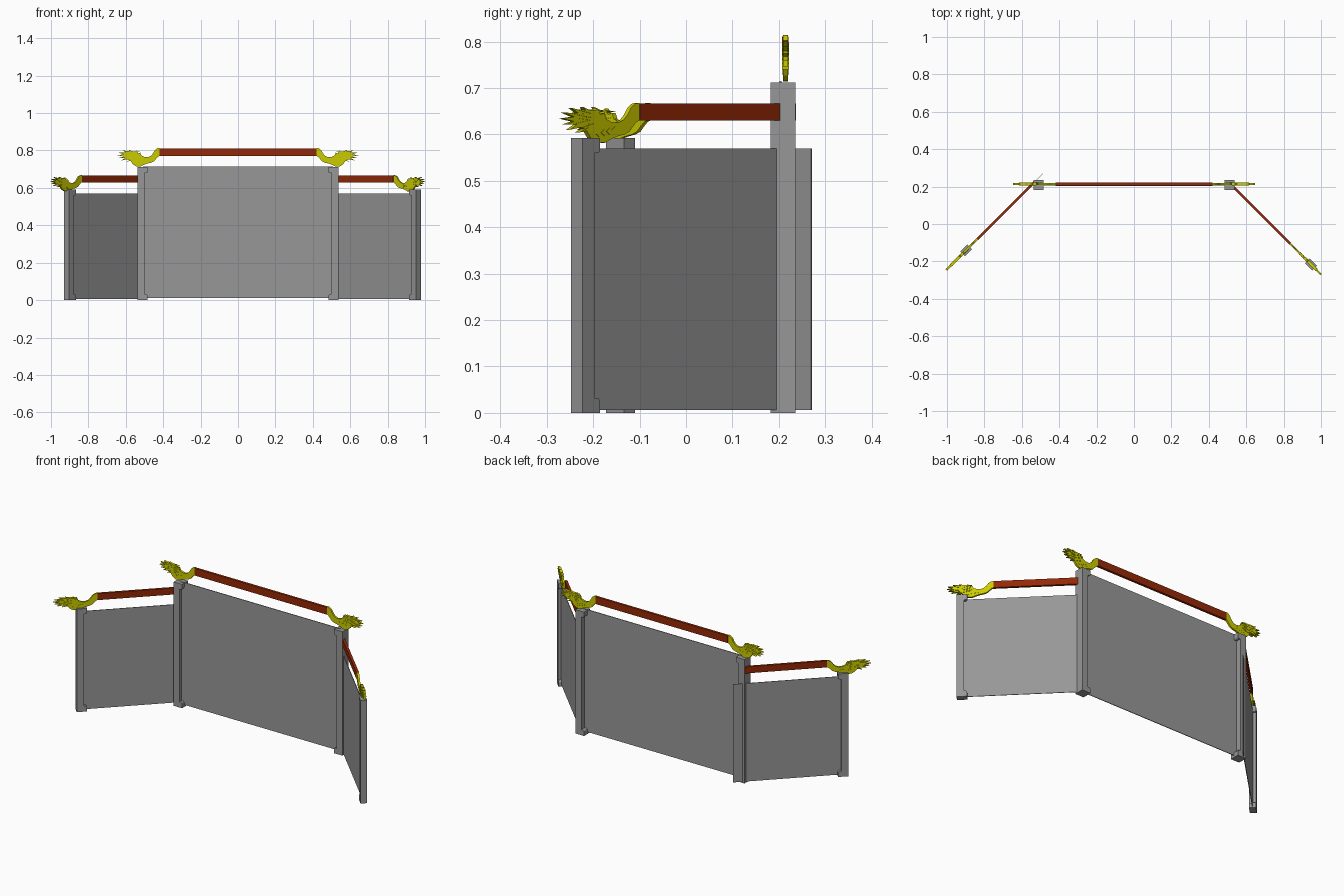
import bpy, bmesh, math
from mathutils import Matrix, Vector

if "Cube" in bpy.data.objects:
    bpy.data.objects.remove(bpy.data.objects["Cube"])


def material(name, rgb):
    m = bpy.data.materials.new(name)
    m.diffuse_color = (*rgb, 1)
    m.use_nodes = True
    m.node_tree.nodes["Principled BSDF"].inputs["Base Color"].default_value = m.diffuse_color
    return m


GOLD = material("gold", (0.60, 0.60, 0.0))
RED = material("red_lacquer", (0.30, 0.022, 0.002))
GREY = material("dark_grey", (0.31, 0.31, 0.31))


def frame(origin, direction):
    """Local u runs along direction, v is horizontal normal, w is up."""
    u = Vector((*direction, 0)).normalized()
    w = Vector((0, 0, 1))
    v = w.cross(u)
    m = Matrix((u, v, w)).transposed().to_4x4()
    m.translation = Vector((*origin, 0))
    return m


def plates(name, outlines, mat_world, mat=GREY):
    """Extrude (outline in u/w, v0, v1) plates into one object."""
    bm = bmesh.new()
    for pts, v0, v1 in outlines:
        f = bm.faces.new([bm.verts.new((u, v0, w)) for u, w in pts])
        ext = bmesh.ops.extrude_face_region(bm, geom=[f])["geom"]
        vs = [g for g in ext if isinstance(g, bmesh.types.BMVert)]
        bmesh.ops.translate(bm, verts=vs, vec=(0, v1 - v0, 0))
        bm.faces.new(list(f.verts)) if not f.is_valid else None
    bmesh.ops.transform(bm, matrix=mat_world, verts=bm.verts)
    bmesh.ops.recalc_face_normals(bm, faces=bm.faces)
    me = bpy.data.meshes.new(name)
    bm.to_mesh(me)
    bm.free()
    ob = bpy.data.objects.new(name, me)
    bpy.context.collection.objects.link(ob)
    me.materials.append(mat)
    return ob


def box(name, u0, u1, w0, w1, thick, m, mat=GREY, v=0):
    pts = [(u0, w0), (u1, w0), (u1, w1), (u0, w1)]
    return plates(name, [(pts, v - thick / 2, v + thick / 2)], m, mat)


def post(name, u, h, thick, m):
    """Upright with rounded lips gripping the panel at top and bottom."""
    a, b, c = u + 0.027, u - 0.010, u - 0.027
    lip = 0.032
    low = [(a, 0), (a, h), (c, h), (c, h - lip + 0.010)]
    arc = [(c + 0.008 * (1 - math.cos(t)), h - lip + 0.010 - 0.010 * math.sin(t))
           for t in (0.5, 1.05, 1.57)]
    upper = low[2:] + arc + [(b, h - lip)]
    lower = [(p, h - q) for p, q in reversed(upper)]
    plates(name, [([(a, 0), (a, h)] + upper + lower, -thick / 2, thick / 2)], m)


# Finial silhouette: S-curved neck, head and swept mane
FINIAL = [(0, .038), (.012, .036), (.025, .028), (.036, .012), (.048, .001),
          (.065, -.005), (.085, -.003), (.100, .003), (.106, .016), (.118, .013),
          (.128, .026), (.140, .018), (.170, .029), (.160, .019), (.205, .027),
          (.186, .016), (.228, .017), (.198, .008), (.234, .004), (.198, -.002),
          (.226, -.009), (.190, -.009), (.212, -.020), (.178, -.015),
          (.162, -.020), (.148, -.037), (.130, -.047), (.105, -.048),
          (.088, -.041), (.070, -.035), (.045, -.030), (.030, -.024),
          (.018, -.012), (.008, -.003), (0, 0)]


def finial(name, u, w, m, su=1.0, sw=1.0):
    place = lambda pts: [(u + p * su, w + q * sw) for p, q in pts]
    layers = [(place(FINIAL), -0.0055, 0.0055)]
    # raised mane locks and scales on both faces
    for i in range(6):
        z = .020 - .007 * i
        x = .108 + .012 * (i % 2)
        tip = (x + .085 - .004 * i, z + .004 - .003 * i)
        lock = [(x, z), (x + .035, z - .006), tip, (x + .03, z + .002)]
        layers.append((place(lock), -0.0076, 0.0076))
    for i in range(4):
        x, z = .075 + .016 * i, -.020 - .003 * i
        scale = [(x, z - .007), (x + .010, z), (x, z + .007), (x - .004, z)]
        layers.append((place(scale), -0.0066, 0.0066))
    plates(name, layers, m, GOLD)


# Central screen
main = frame((0, 0.209), (1, 0))
box("main_panel", -0.508, 0.508, 0.012, 0.715, 0.004, main, v=-0.005)
box("main_rail", -0.42, 0.42, 0.770, 0.811, 0.014, main, RED, v=0.005)
for side, s in (("right", 1), ("left", -1)):
    post(f"main_post_{side}", 0.510, 0.712, 0.054, frame((0, 0.209), (s, 0)))
    finial(f"main_finial_{side}", 0.42, 0.770, frame((0, 0.214), (s, 0)), 0.965, 1.16)

# Angled side screens: origin, direction, rail start, rail end, post position
wings = {"left": ((-0.487, 0.270), (-1, -1), 0.055, 0.496, 0.581),
         "right": ((0.522, 0.208), (1, -1), 0.0, 0.442, 0.600)}
for side, (origin, d, r0, r1, p) in wings.items():
    m = frame(origin, d)
    box(f"{side}_wing_panel", 0, p, 0.006, 0.570, 0.003, m)
    box(f"{side}_wing_rail", r0, r1, 0.630, 0.667, 0.014, m, RED)
    # gilded cap on the inner rail end
    box(f"{side}_rail_cap", r0 - 0.001, r0, 0.630, 0.667, 0.014, m, GOLD)
    post(f"{side}_wing_post", p, 0.592, 0.035, m)
    finial(f"{side}_wing_finial", r1, 0.630, m)
